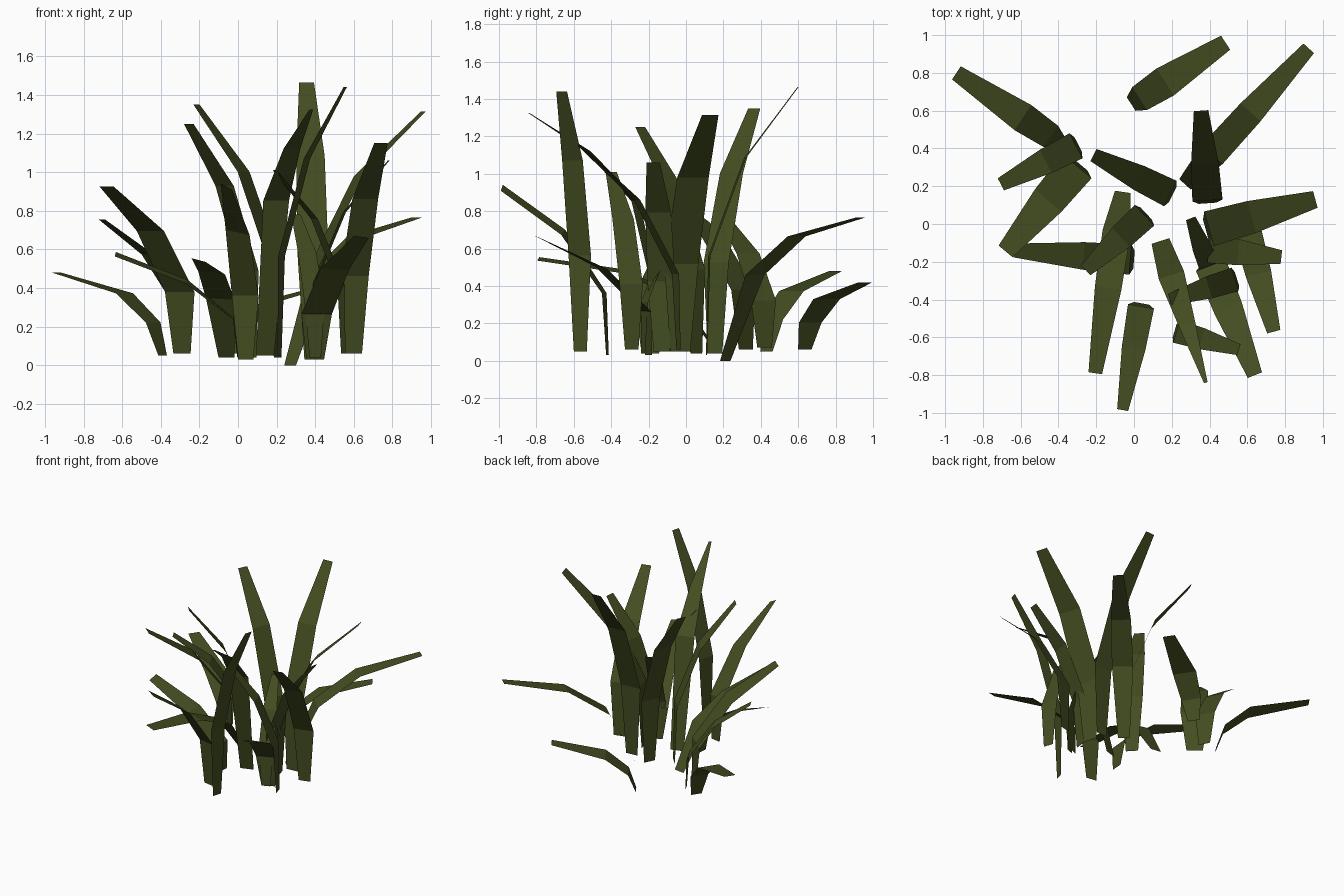
import bpy
from math import cos, sin
from mathutils import Vector

cube = bpy.data.objects.get("Cube")
if cube:
    bpy.data.objects.remove(cube, do_unlink=True)

# Single olive leaf colour
olive = bpy.data.materials.new("olive_green")
olive.use_nodes = True
olive.diffuse_color = (0.056, 0.074, 0.015, 1)
shader = olive.node_tree.nodes["Principled BSDF"]
shader.inputs["Base Color"].default_value = olive.diffuse_color
shader.inputs["Roughness"].default_value = 0.9

# Bend shapes: (sideways share, height share, width share) from base to tip
UPRIGHT = ((0, 0, 0.58), (0.03, 0.37, 1), (0.42, 0.735, 0.92), (1, 1, 0.48))
LOW = ((0, 0, 0.5), (0.09, 0.4, 0.85), (0.36, 0.75, 1), (1, 1, 0.52))
DROOPING = ((0, 0, 0.55), (0.22, 0.6, 1), (0.53, 0.87, 0.95), (1, 1, 0.5))
POINTED = ((0, 0, 0.7), (0.24, 0.63, 1), (0.58, 0.84, 0.65), (1, 1, 0.14))


def blade(name, base, tip, width=0.15, bend=UPRIGHT, twist=0):
    """A flat four-section leaf strip that leans from its base to its tip."""
    base, tip = Vector(base), Vector(tip)
    lean = tip - base
    side = Vector((-lean.y, lean.x, 0)).normalized()
    verts = []
    for out, up, wide in bend:
        centre = base + Vector((lean.x * out, lean.y * out, lean.z * up))
        roll = twist * out
        half = (side * cos(roll) + Vector((0, 0, sin(roll)))) * width * wide / 2
        verts += [centre + half, centre - half]
    faces = [(i, i + 1, i + 3, i + 2) for i in range(0, len(verts) - 2, 2)]
    mesh = bpy.data.meshes.new(name)
    mesh.from_pydata(verts, [], faces)
    mesh.materials.append(olive)
    obj = bpy.data.objects.new(name, mesh)
    bpy.context.collection.objects.link(obj)


# Blades at the back
blade("blade_back_right_low", base=(-0.39, 0.43, 0.05), tip=(-0.94, 0.80, 0.48), width=0.16, bend=LOW)
blade("blade_back_short", base=(-0.015, 0.635, 0.06), tip=(0.485, 0.96, 0.42), width=0.17, bend=LOW)
blade("blade_back_left_arching", base=(0.27, 0.21, 0.0), tip=(0.925, 0.93, 0.765), bend=DROOPING)
blade("blade_back_tallest", base=(0.39, 0.11, 0.03), tip=(0.355, 0.60, 1.465), width=0.16)
blade("blade_back_tall_leaning", base=(0.205, 0.155, 0.04), tip=(-0.215, 0.365, 1.35))

# Blades on the right
blade("blade_right_upper", base=(-0.29, 0.32, 0.06), tip=(-0.68, -0.145, 0.925), width=0.2)
blade("blade_right_middle", base=(-0.295, 0.42, 0.07), tip=(-0.705, 0.21, 0.755))
blade("blade_right_arching", base=(0.0, -0.19, 0.04), tip=(-0.635, -0.14, 0.575), width=0.16, twist=-0.3)
blade("blade_right_tall", base=(0.065, 0.055, 0.04), tip=(-0.255, -0.245, 1.25), width=0.15)

# Blades at the front
blade("blade_front_right_arching", base=(-0.06, 0.17, 0.04), tip=(-0.205, -0.79, 0.545), bend=DROOPING, twist=-0.25)
blade("blade_front_middle", base=(0.04, -0.42, 0.03), tip=(-0.06, -0.985, 0.925), width=0.14, twist=-0.5)
blade("blade_front_tall_arching", base=(0.14, -0.09, 0.05), tip=(0.38, -0.84, 1.325), width=0.14, bend=POINTED)
blade("blade_front_left_arching", base=(0.40, -0.20, 0.03), tip=(0.64, -0.80, 0.665), width=0.17, twist=-0.15)
blade("blade_front_tall", base=(0.215, -0.565, 0.05), tip=(0.555, -0.665, 1.44), width=0.125)
blade("blade_front_crossing", base=(0.545, -0.29, 0.06), tip=(0.19, -0.40, 1.01), width=0.13)

# Blades on the left and in the middle
blade("blade_left_front", base=(0.60, -0.04, 0.06), tip=(0.74, -0.57, 1.15))
blade("blade_left_middle", base=(0.385, -0.13, 0.05), tip=(0.78, -0.175, 1.06))
blade("blade_left_tall", base=(0.38, -0.03, 0.05), tip=(0.96, 0.13, 1.315), width=0.19)
blade("blade_centre", base=(0.40, -0.23, 0.04), tip=(0.30, 0.03, 0.78), width=0.11)
